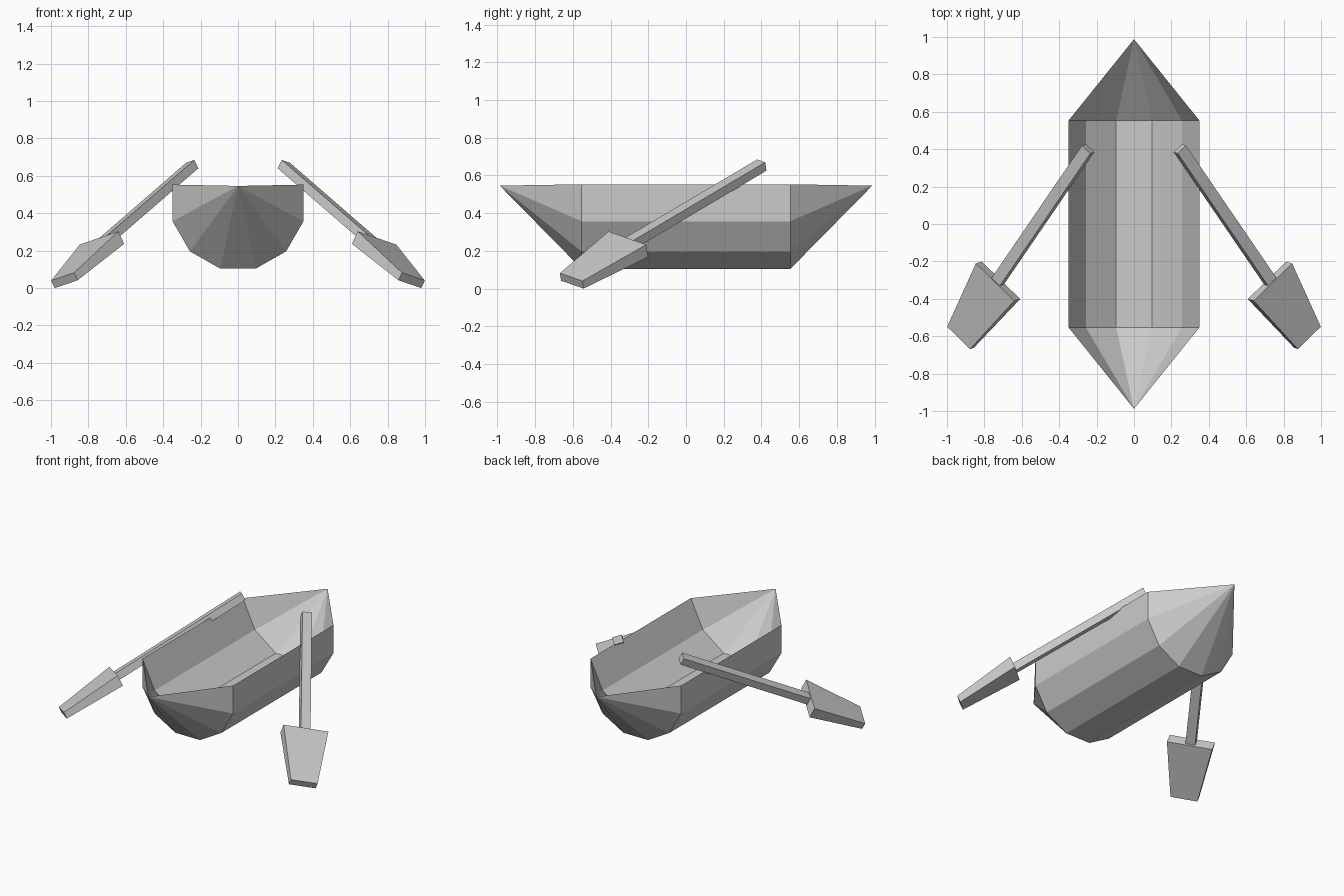
import bpy
from mathutils import Vector

if "Cube" in bpy.data.objects:
    bpy.data.objects.remove(bpy.data.objects["Cube"])

grey = bpy.data.materials.new("plain grey")
grey.diffuse_color = (0.6, 0.6, 0.6, 1)
grey.use_nodes = True
grey.node_tree.nodes["Principled BSDF"].inputs["Base Color"].default_value = grey.diffuse_color


def make(name, verts, faces):
    mesh = bpy.data.meshes.new(name)
    mesh.from_pydata(verts, [], faces)
    mesh.materials.append(grey)
    obj = bpy.data.objects.new(name, mesh)
    bpy.context.collection.objects.link(obj)
    return obj


def shell(name, half, inward=False):
    """Half section mirrored in x, swept along y, with a fan to a point at each end."""
    section = [(-x, z) for x, z in reversed(half)] + half
    n = len(section)
    verts = [(x, y, z) for y in (-0.553, 0.553) for x, z in section]
    verts += [(0, -0.988, 0.546), (0, 0.988, 0.546)]
    faces = []
    for i in range(n - 1):
        faces.append((i, i + 1, n + i + 1, n + i))
        faces.append((i + 1, i, 2 * n))
        faces.append((n + i, n + i + 1, 2 * n + 1))
    if inward:
        faces = [f[::-1] for f in faces]
    make(name, verts, faces)


# Hull: outer skin and a shallower inner lining that meet at the rim
shell("hull_outside", [(0.095, 0.104), (0.257, 0.196), (0.35, 0.357), (0.35, 0.553)])
shell("hull_inside", [(0.095, 0.237), (0.257, 0.357), (0.35, 0.553)], True)

# Oar frame: across the blade, and through its thickness
across = Vector((0.695, 0.678, -0.237)).normalized()
through = Vector((0.42, -0.15, 0.90))
through = (through - across * through.dot(across)).normalized()


def bar(name, start, end, size_start, size_end, side):
    """Tapered four-sided bar between two points, mirrored by side."""
    pts = []
    for p, (w, t) in ((start, size_start), (end, size_end)):
        for a, b in ((-1, -1), (1, -1), (1, 1), (-1, 1)):
            v = Vector(p) + across * (a * w / 2) + through * (b * t / 2)
            pts.append((v.x * side, v.y, v.z))
    quads = [(0, 1, 2, 3), (7, 6, 5, 4)]
    quads += [(i, i + 4, (i + 1) % 4 + 4, (i + 1) % 4) for i in range(4)]
    if side < 0:
        quads = [q[::-1] for q in quads]
    make(name, pts, quads)


# A matching pair of oars
for label, side in (("right", 1), ("left", -1)):
    bar(label + "_oar_shaft", (0.245, 0.402, 0.655), (0.735, -0.315, 0.23),
        (0.063, 0.05), (0.063, 0.05), side)
    bar(label + "_oar_blade", (0.727, -0.306, 0.235), (0.928, -0.606, 0.041),
        (0.295, 0.074), (0.176, 0.045), side)
